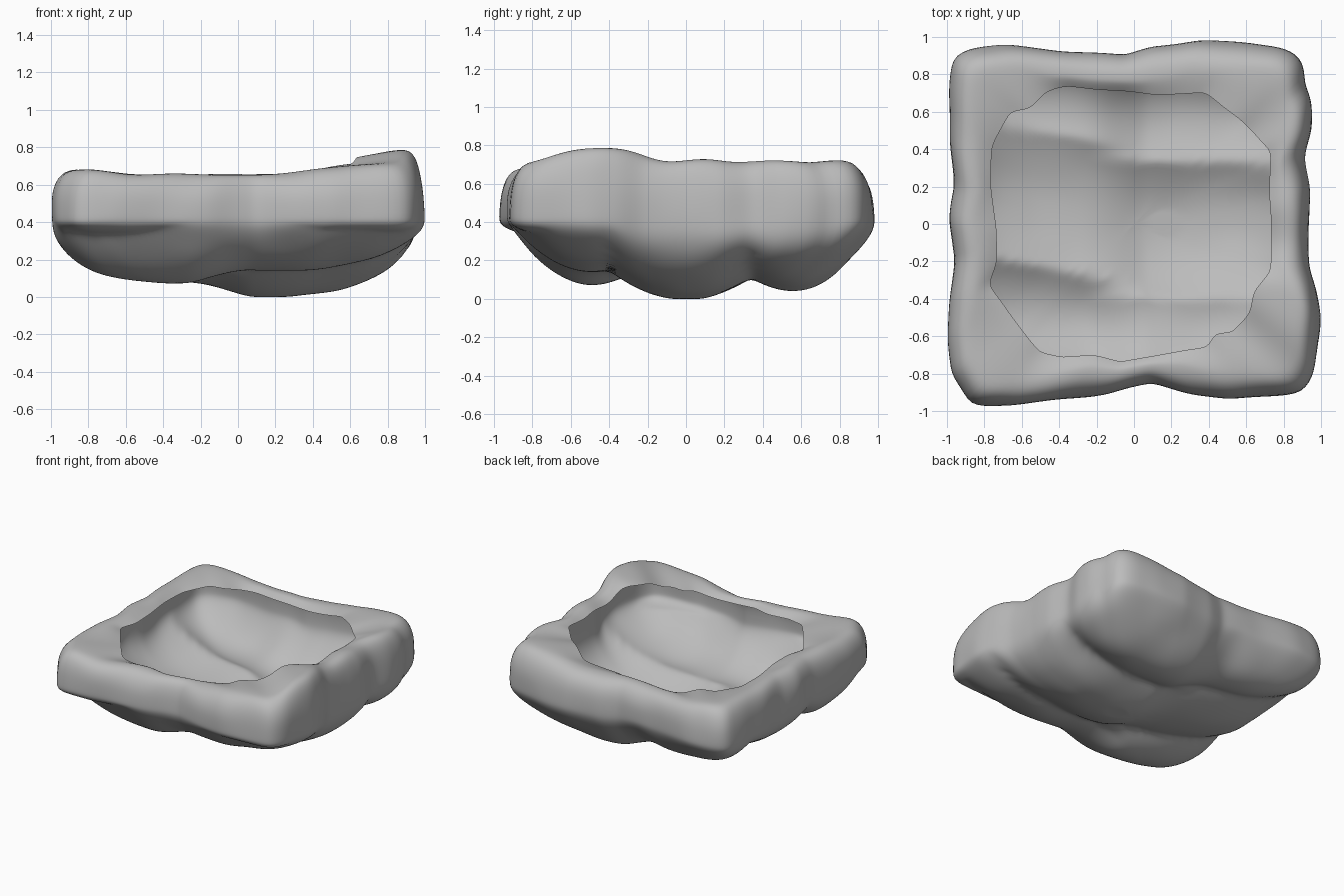
import bpy, bmesh, math
from mathutils import Vector, noise

cube = bpy.data.objects.get("Cube")
if cube:
    bpy.data.objects.remove(cube)

SEGMENTS = 128
BOTTOM_RINGS = 36
WAIST = .44

# Plan outlines, counter-clockwise from the +x side
OUTER = [(.93, 0), (.94, .2), (.91, .36), (.95, .5), (.95, .68), (.91, .72), (.91, .87), (.82, .94), (.6, .97),
         (.35, .98), (.1, .95), (-.05, .9), (-.3, .92), (-.68, .96), (-.9, .93), (-.97, .87), (-.99, .7),
         (-.98, .4), (-.96, .2), (-.99, .02), (-.96, -.2), (-.99, -.4), (-1, -.62), (-.98, -.8), (-.86, -.97),
         (-.65, -.97), (-.4, -.94), (-.15, -.91), (.1, -.85), (.3, -.91), (.52, -.94), (.89, -.91), (.96, -.83),
         (.98, -.67), (1, -.5), (.97, -.33), (.94, -.25)]
HOLE = [(.73, .02), (.72, .2), (.73, .39), (.55, .57), (.38, .7), (.1, .69), (-.1, .71), (-.37, .74), (-.47, .71),
        (-.56, .62), (-.66, .6), (-.76, .42), (-.76, .2), (-.73, -.02), (-.73, -.2), (-.78, -.33), (-.67, -.48),
        (-.5, -.68), (-.38, -.71), (-.2, -.7), (-.07, -.74), (.1, -.71), (.39, -.66), (.44, -.58), (.52, -.58),
        (.62, -.48), (.64, -.36), (.73, -.25)]


def cross(a, b):
    return a[0] * b[1] - a[1] * b[0]


def ray_radius(outline, d):
    """Distance from the centre to a closed outline along direction d."""
    for p, q in zip(outline, outline[1:] + outline[:1]):
        if cross(p, d) >= -1e-9 and cross(d, q) > 0:
            edge = (q[0] - p[0], q[1] - p[1])
            return cross(p, edge) / cross(d, edge)
    return 0.9


def smooth(a, b, v):
    t = min(1, max(0, (v - a) / (b - a)))
    return t * t * (3 - 2 * t)


def top_height(x, y):
    bump = 0.08 * math.exp(-((x - .95) ** 2 + (y + .5) ** 2) / .06)
    ripple = 0.008 * math.sin(y * 15) * smooth(.4, .9, x)
    return 0.66 + 0.06 * smooth(.2, .9, x) + bump + ripple + 0.02 * smooth(.6, .9, -x)


def lobes(y, items):
    """Lowest of several rounded troughs: (centre, depth, steepness)."""
    return min(z + k * (y - c) ** 2 for c, z, k in items)


def bottom_height(x, y):
    right = lobes(y, [(0, 0, .9), (.57, .03, 1.3), (-.5, .13, 1.1)]) + .2 * (x - .2) ** 2
    left = lobes(y + .17 * x + .08, [(-.48, .06, 1.5), (.12, .08, .6), (.65, .12, 1.8)]) + .17 * (x + .3) ** 2
    t = smooth(-.28, .08, x)
    return min(.31, left + (right - left) * t)


bm = bmesh.new()
columns = []
for i in range(SEGMENTS):
    a = math.tau * i / SEGMENTS
    d = Vector((math.cos(a), math.sin(a), 0))
    outer, hole = ray_radius(OUTER, d), ray_radius(HOLE, d)
    edge = d * outer
    top = top_height(edge.x, edge.y)

    # Flat border from the opening, rolled over into the side
    span = outer - hole
    roll = min(.12 + .05 * abs(d.y), span * .7)
    crown = outer - roll
    points = [d * (hole + (crown - hole) * t) + Vector((0, 0, top - .035 * (1 - t) ** 1.5))
              for t in (0, .33, .67)]
    for j in range(7):
        turn = math.pi / 2 * j / 7
        lift = math.cos(turn) ** .8
        points.append(d * (crown + roll * math.sin(turn) ** .8) + Vector((0, 0, WAIST + (top - WAIST) * lift)))

    # Lobed underside, curving in from the waist
    for j in range(BOTTOM_RINGS):
        s = math.cos(math.pi / 2 * j / BOTTOM_RINGS)
        p = edge * s
        low = bottom_height(p.x, p.y)
        p.z = low + (WAIST - low) * (1 - (1 - s ** 4) ** .3)
        points.append(p)
    for p in points:
        p += d * (.012 * noise.noise(p * 4))
        p.z = max(0, p.z + .012 * noise.noise(p * 3.5 + Vector((5, 2, 1))))
    columns.append([bm.verts.new(p) for p in points])

centre = bm.verts.new((0, 0, bottom_height(0, 0)))
for here, after in zip(columns, columns[1:] + columns[:1]):
    for j in range(len(here) - 1):
        bm.faces.new((here[j], here[j + 1], after[j + 1], after[j]))
    bm.faces.new((here[-1], centre, after[-1]))
bmesh.ops.recalc_face_normals(bm, faces=bm.faces)
# Outward means the underside faces down
centre.normal_update()
if centre.normal.z > 0:
    bmesh.ops.reverse_faces(bm, faces=bm.faces)

mesh = bpy.data.meshes.new("rock_basin")
bm.to_mesh(mesh)
bm.free()
basin = bpy.data.objects.new("rock_basin", mesh)
bpy.context.collection.objects.link(basin)
mesh.polygons.foreach_set("use_smooth", [True] * len(mesh.polygons))
subdivision = basin.modifiers.new("soften", 'SUBSURF')
subdivision.levels = subdivision.render_levels = 1

# Plain grey stone
stone = bpy.data.materials.new("grey_stone")
stone.use_nodes = True
colour = (.5, .5, .5, 1)
stone.diffuse_color = colour
stone.node_tree.nodes["Principled BSDF"].inputs["Base Color"].default_value = colour
mesh.materials.append(stone)
